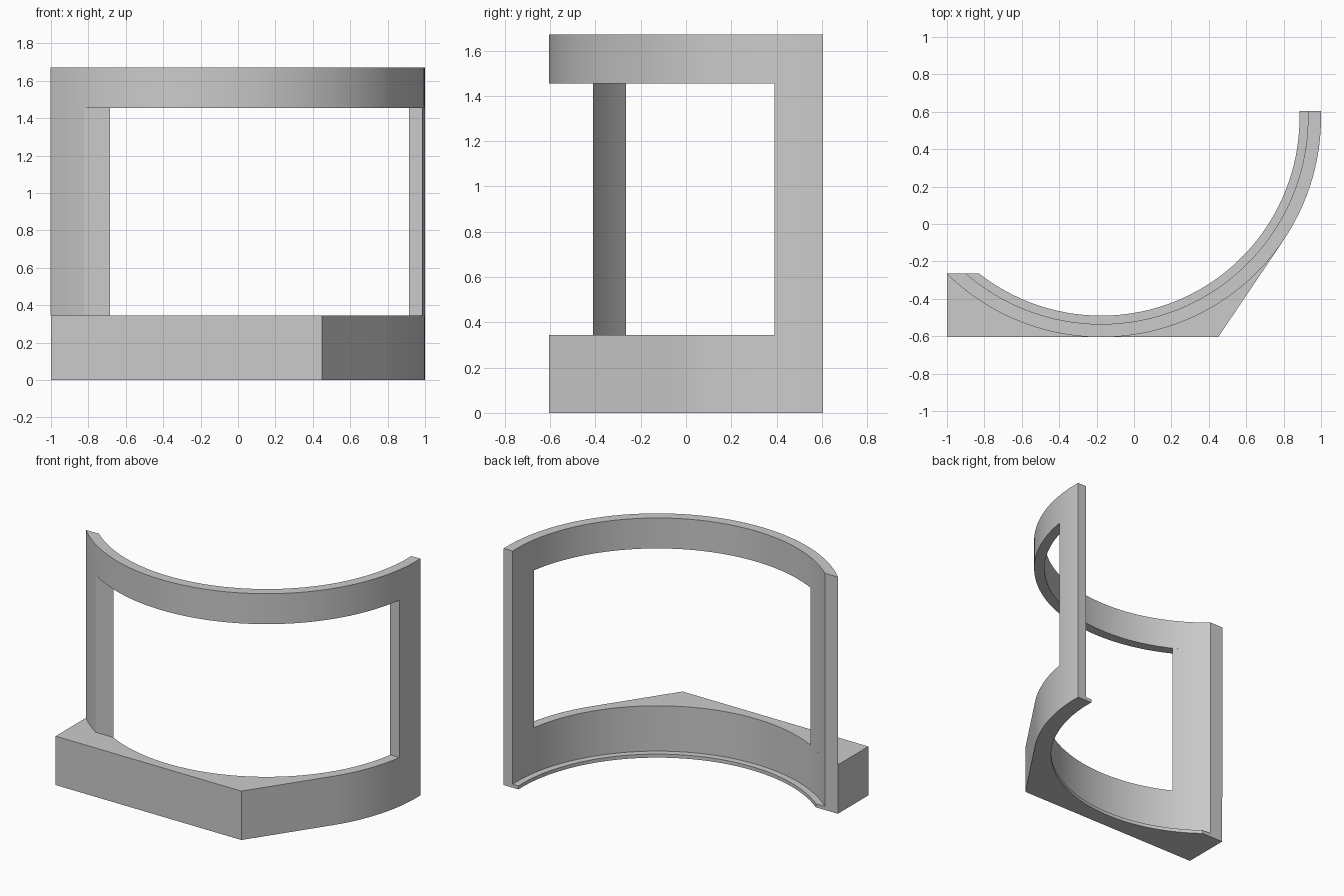
import bpy
import bmesh
from math import asin, acos, atan2, hypot, pi, sin, cos, radians, ceil

cube = bpy.data.objects.get("Cube")
if cube:
    bpy.data.objects.remove(cube, do_unlink=True)

# Shared layout: every curved wall is an arc about one centre
CX, CY = -0.175, 0.57
R_OUT, R_IN, R_LIP = 1.175, 1.105, 1.06
Y_LEFT_END, Y_RIGHT_END = -0.265, 0.605
Y_LEFT_JAMB, Y_RIGHT_JAMB = -0.41, 0.39
Z_LIP, Z_SILL, Z_HEAD, Z_TOP = 0.025, 0.345, 1.455, 1.67

grey = bpy.data.materials.new("plain_grey")
grey.use_nodes = True
colour = (0.6, 0.6, 0.6, 1)
grey.diffuse_color = colour
grey.node_tree.nodes["Principled BSDF"].inputs["Base Color"].default_value = colour


def right_angle(r, y):
    """Angle where the arc meets height y on its +x side."""
    return asin((y - CY) / r)


def left_angle(r, y):
    """Angle where the arc meets height y on its -x side."""
    return -pi - right_angle(r, y)


def arc(r, a0, a1):
    n = max(4, ceil(abs(a1 - a0) / radians(2)))
    angles = [a0 + (a1 - a0) * i / n for i in range(n + 1)]
    return [(CX + r * cos(a), CY + r * sin(a)) for a in angles]


def wall_plan(r_out, r_in, start, end):
    """Curved wall outline; start and end give the end angle for each radius."""
    return arc(r_out, start(r_out), end(r_out)) + arc(r_in, end(r_in), start(r_in))


def prism(name, plan, z0, z1):
    bm = bmesh.new()
    face = bm.faces.new([bm.verts.new((x, y, z0)) for x, y in plan])
    top = bmesh.ops.extrude_face_region(bm, geom=[face])["geom"]
    verts = [v for v in top if isinstance(v, bmesh.types.BMVert)]
    bmesh.ops.translate(bm, verts=verts, vec=(0, 0, z1 - z0))
    bmesh.ops.recalc_face_normals(bm, faces=bm.faces)
    mesh = bpy.data.meshes.new(name)
    bm.to_mesh(mesh)
    bm.free()
    mesh.materials.append(grey)
    obj = bpy.data.objects.new(name, mesh)
    bpy.context.collection.objects.link(obj)
    bpy.ops.object.select_all(action='DESELECT')
    obj.select_set(True)
    bpy.context.view_layer.objects.active = obj
    bpy.ops.object.shade_smooth_by_angle(angle=radians(30))
    return obj


def left_end(r):
    return left_angle(r, Y_LEFT_END)


def right_end(r):
    return right_angle(r, Y_RIGHT_END)


def left_jamb(r):
    return left_angle(r, Y_LEFT_JAMB)


def right_jamb(r):
    return right_angle(r, Y_RIGHT_JAMB)


# Base: straight front, slanted side running tangent into the outer arc
corner_x, front_y = 0.45, CY - R_OUT
dx, dy = corner_x - CX, front_y - CY
tangent = atan2(dy, dx) + acos(R_OUT / hypot(dx, dy))
base_plan = [(-1, Y_LEFT_END), (-1, front_y), (corner_x, front_y)]
base_plan += arc(R_OUT, tangent, right_end(R_OUT))
base_plan += arc(R_IN, right_end(R_IN), left_end(R_IN))
prism("base", base_plan, 0, Z_SILL)

# Thin lip along the inner foot of the base
prism("inner_lip", wall_plan(R_IN, R_LIP, left_end, right_end), 0, Z_LIP)

# Posts either side of the opening, and the rail above
prism("narrow_post", wall_plan(R_OUT, R_IN, left_end, left_jamb), Z_SILL, Z_HEAD)
prism("wide_post", wall_plan(R_OUT, R_IN, right_jamb, right_end), Z_SILL, Z_HEAD)
prism("top_rail", wall_plan(R_OUT, R_IN, left_end, right_end), Z_HEAD, Z_TOP)
